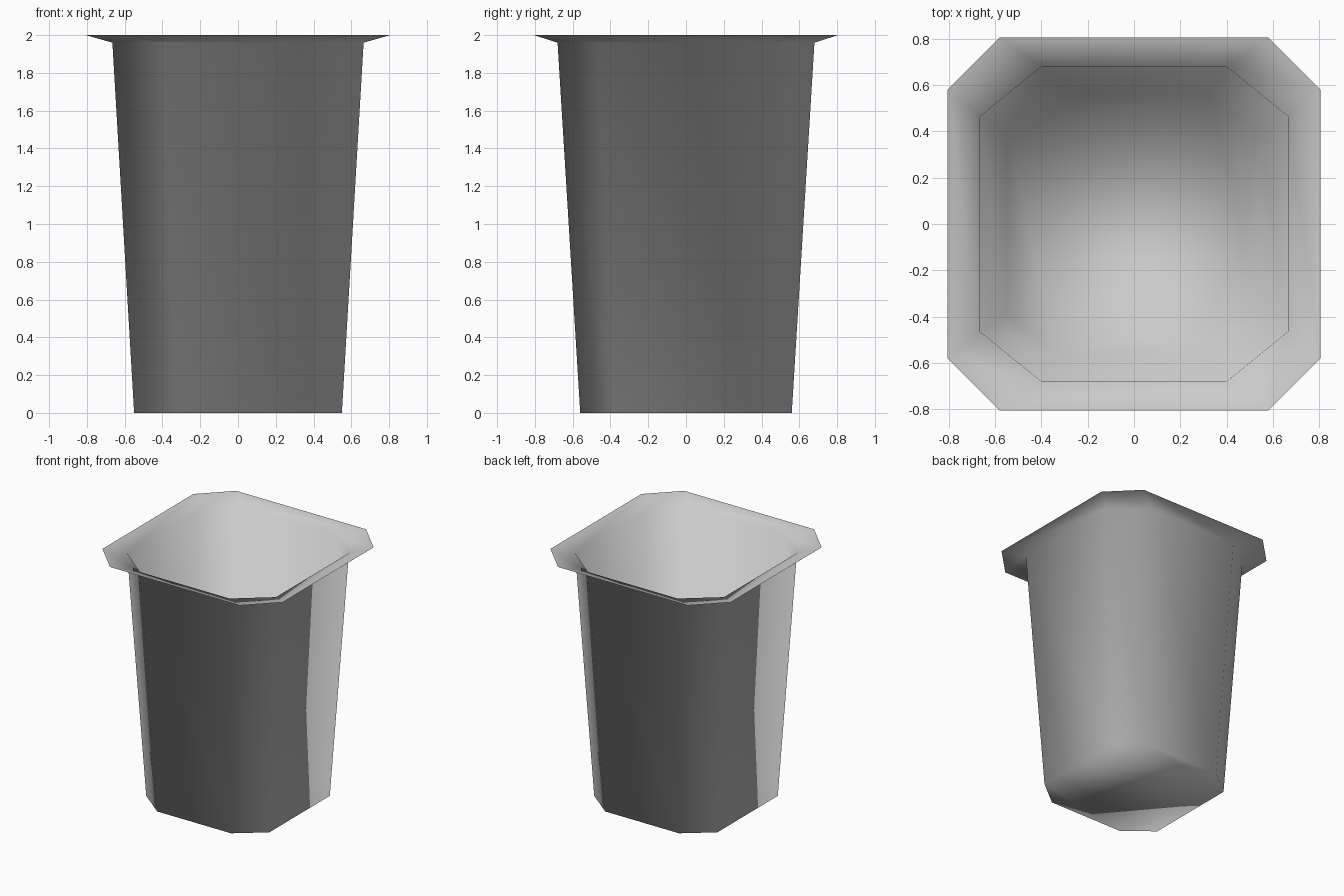
import bpy
import bmesh

default = bpy.data.objects.get("Cube")
if default:
    bpy.data.objects.remove(default, do_unlink=True)

# Plain grey plastic
plastic = bpy.data.materials.new("grey_plastic")
plastic.use_nodes = True
colour = (0.6, 0.6, 0.6, 1)
plastic.diffuse_color = colour
plastic.node_tree.nodes["Principled BSDF"].inputs["Base Color"].default_value = colour


def octagon(bm, half_x, half_y, flat_x, flat_y, z):
    """Ring of eight vertices: a rectangle with cut corners, counter-clockwise."""
    quarter = [(half_x, flat_y), (flat_x, half_y)]
    points = quarter + [(-x, y) for x, y in reversed(quarter)]
    points += [(-x, -y) for x, y in points]
    return [bm.verts.new((x, y, z)) for x, y in points]


# Thin open tub: floor, tapered wall and flared rim, facing inward
bm = bmesh.new()
floor = octagon(bm, 0.55, 0.56, 0.33, 0.385, 0)
neck = octagon(bm, 0.665, 0.68, 0.40, 0.465, 1.96)
rim = octagon(bm, 0.805, 0.805, 0.58, 0.58, 2)
bm.faces.new(floor)
for lower, upper in ((floor, neck), (neck, rim)):
    for i in range(8):
        j = (i + 1) % 8
        bm.faces.new((lower[j], lower[i], upper[i], upper[j]))
for face in bm.faces:
    face.smooth = True

mesh = bpy.data.meshes.new("open_tub")
bm.to_mesh(mesh)
bm.free()
mesh.materials.append(plastic)
tub = bpy.data.objects.new("open_tub", mesh)
bpy.context.collection.objects.link(tub)
